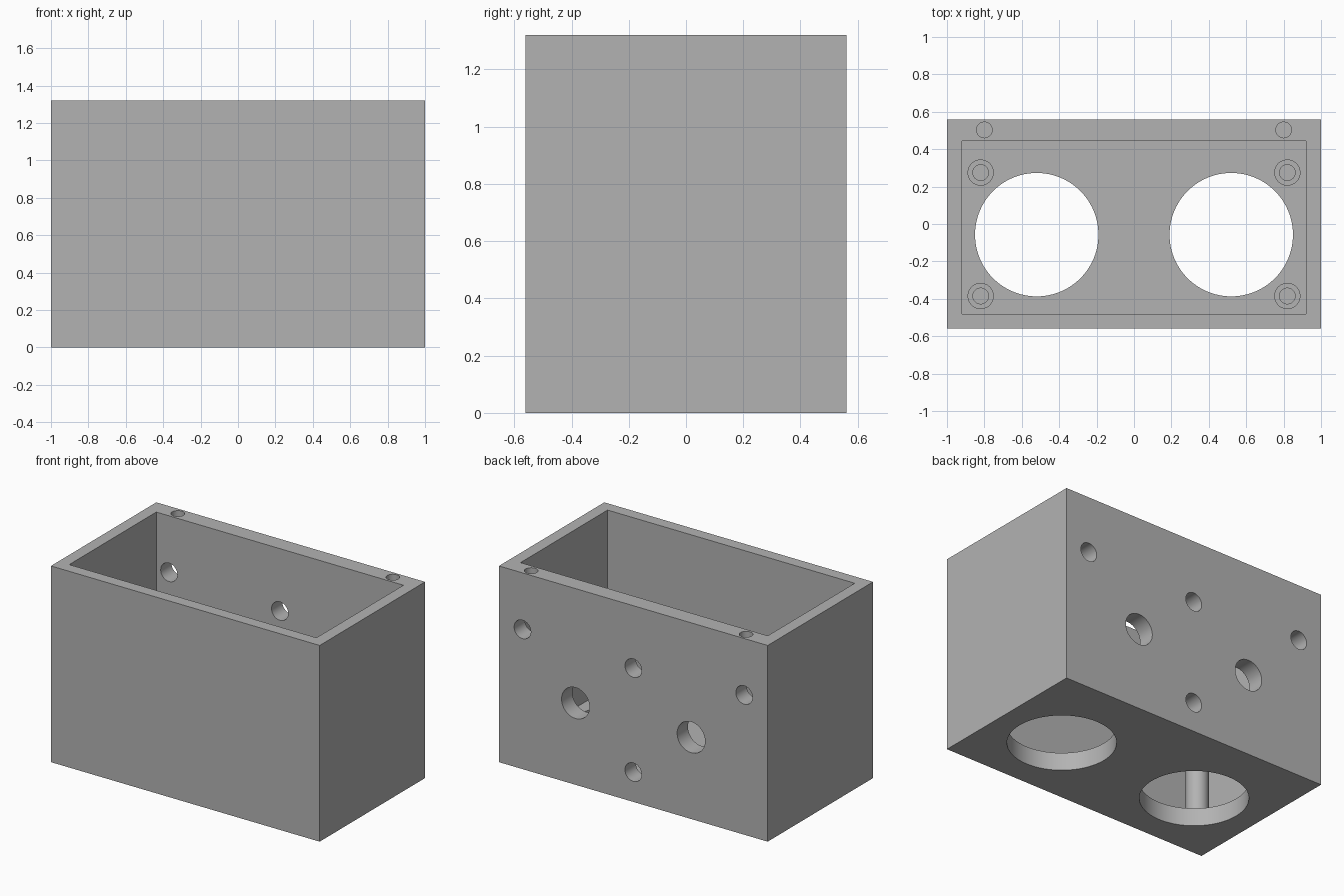
import bpy
import math

if "Cube" in bpy.data.objects:
    bpy.data.objects.remove(bpy.data.objects["Cube"], do_unlink=True)

HEIGHT = 1.32
FLOOR = 0.12
POST_TOP = 0.53
BACK = 0.56

grey = bpy.data.materials.new("plain grey")
grey.use_nodes = True
grey.diffuse_color = (0.45, 0.45, 0.45, 1)
grey.node_tree.nodes["Principled BSDF"].inputs["Base Color"].default_value = (0.45, 0.45, 0.45, 1)


def box(name, low, high):
    """Box between two opposite corners."""
    centre = [(a + b) / 2 for a, b in zip(low, high)]
    bpy.ops.mesh.primitive_cube_add(size=1, location=centre)
    obj = bpy.context.object
    obj.name = name
    obj.scale = [b - a for a, b in zip(low, high)]
    bpy.ops.object.transform_apply(location=True, rotation=False, scale=True)
    obj.data.materials.append(grey)
    return obj


def cylinder(name, centre, radius, depth, along_y=False, sides=48):
    """Round bar, upright or running front to back."""
    turn = (math.pi / 2, 0, 0) if along_y else (0, 0, 0)
    bpy.ops.mesh.primitive_cylinder_add(vertices=sides, radius=radius, depth=depth,
                                        location=centre, rotation=turn)
    obj = bpy.context.object
    obj.name = name
    obj.data.materials.append(grey)
    return obj


def cut(target, cutter):
    """Subtract the cutter from the target and discard it."""
    mod = target.modifiers.new("cut", "BOOLEAN")
    mod.operation = "DIFFERENCE"
    mod.solver = "EXACT"
    mod.object = cutter
    bpy.context.view_layer.objects.active = target
    bpy.ops.object.modifier_apply(modifier=mod.name)
    bpy.data.objects.remove(cutter, do_unlink=True)


def smooth(obj):
    bpy.ops.object.select_all(action="DESELECT")
    obj.select_set(True)
    bpy.context.view_layer.objects.active = obj
    bpy.ops.object.shade_smooth_by_angle(angle=math.radians(30))


# Open-topped housing with a thicker back wall
housing = box("housing", (-1, -BACK, 0), (1, BACK, HEIGHT))
cut(housing, box("cavity_cutter", (-0.92, -0.48, FLOOR), (0.92, 0.445, HEIGHT + 0.2)))

for side in (-1, 1):
    # Large round floor openings
    cut(housing, cylinder("floor_cutter", (side * 0.52, -0.057, 0.05), 0.33, 0.3, sides=96))
    # Blind lid screw holes in the back rim
    cut(housing, cylinder("rim_cutter", (side * 0.8, 0.503, HEIGHT), 0.042, 0.5))
    # Cable holes and upper mounting holes through the back wall
    cut(housing, cylinder("cable_cutter", (side * 0.43, 0.5, 0.55), 0.104, 0.3, True))
    cut(housing, cylinder("mount_cutter", (side * 0.825, 0.5, 0.94), 0.062, 0.3, True))

# Central mounting holes above and below the cable holes
for z in (0.2, 0.9):
    cut(housing, cylinder("mount_cutter", (0, 0.5, z), 0.062, 0.3, True))
smooth(housing)

# Hollow standoffs on the floor
for side, side_name in ((-1, "right"), (1, "left")):
    for y, end_name in ((-0.385, "front"), (0.275, "back")):
        low = FLOOR - 0.01
        post = cylinder(f"{end_name}_{side_name}_standoff", (side * 0.82, y, (low + POST_TOP) / 2),
                        0.07, POST_TOP - low)
        cut(post, cylinder("bore_cutter", (side * 0.82, y, POST_TOP), 0.042, 2 * (POST_TOP - FLOOR)))
        smooth(post)
